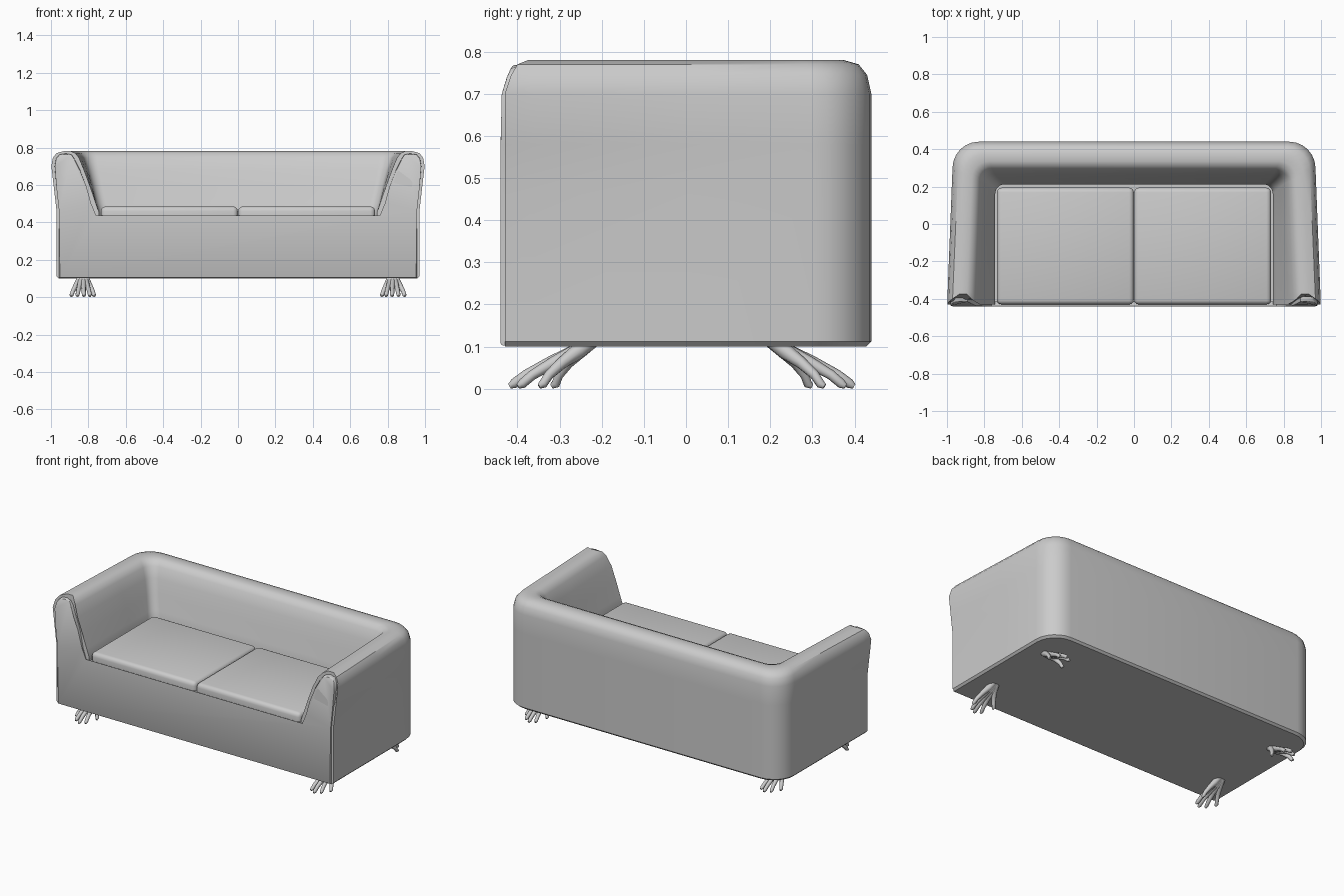
import bpy, bmesh, math

if "Cube" in bpy.data.objects:
    bpy.data.objects.remove(bpy.data.objects["Cube"])


def finish(bm, name, angle=35):
    bmesh.ops.recalc_face_normals(bm, faces=bm.faces)
    me = bpy.data.meshes.new(name)
    bm.to_mesh(me)
    bm.free()
    ob = bpy.data.objects.new(name, me)
    bpy.context.collection.objects.link(ob)
    smooth(ob, angle)
    return ob


def smooth(ob, angle):
    bpy.ops.object.select_all(action='DESELECT')
    ob.select_set(True)
    bpy.context.view_layer.objects.active = ob
    bpy.ops.object.shade_smooth_by_angle(angle=math.radians(angle))


def clamp(v):
    return max(0.0, min(1.0, v))


# how far the front edge rolls back near the top of the arms
def pull(z):
    steps = [(0.70, 0), (0.745, 0.015), (0.77, 0.03), (0.78, 0.055)]
    if z <= 0.70:
        return 0
    for (z0, p0), (z1, p1) in zip(steps, steps[1:]):
        if z <= z1 + 1e-6:
            return p0 + (p1 - p0) * (z - z0) / (z1 - z0)
    return 0.055


# U-shaped ring: arm, rounded corner, back, rounded corner, arm
def u_ring(d, z, n=6):
    w, b, r = 0.97 - d, 0.44 - d, max(0.14 - d * 0.5, 0.05)
    half = [(w, -0.43 + pull(z)), (w, -0.36), (w, 0.0)]
    for k in range(n + 1):
        a = math.pi / 2 * k / n
        half.append((w - r + r * math.cos(a), b - r + r * math.sin(a)))
    flare = 0.03 * clamp((z - 0.46) / 0.26)
    half = [(x + flare * clamp((0.31 - y) / 0.71), y, z) for x, y in half]
    return half + [(-x, y, z) for x, y, z in reversed(half)]


# Shell: arms and back as one wall, profile is (inset, height)
profile = [(0.012, 0.10), (0.0, 0.112), (0.0, 0.46), (0.0, 0.58), (0.0, 0.70),
           (0.01, 0.745), (0.03, 0.77), (0.065, 0.78), (0.105, 0.78),
           (0.13, 0.77), (0.15, 0.745), (0.172, 0.68), (0.195, 0.59),
           (0.215, 0.50), (0.228, 0.45), (0.228, 0.40)]
bm = bmesh.new()
rings = [[bm.verts.new(p) for p in u_ring(d, z)] for d, z in profile]
for a, b in zip(rings, rings[1:]):
    for i in range(len(a) - 1):
        bm.faces.new((a[i], a[i + 1], b[i + 1], b[i]))
bm.faces.new(rings[0])       # underside
bm.faces.new(rings[-1])      # seat deck
bm.faces.new([r[0] for r in rings])
bm.faces.new([r[-1] for r in rings])
finish(bm, "sofa_shell")

# Front panel following the arm outline
outline = [(0.957, 0.103), (0.957, 0.46), (0.97, 0.58), (0.98, 0.70), (0.973, 0.742),
           (0.955, 0.762), (0.92, 0.768), (0.89, 0.762), (0.872, 0.735),
           (0.845, 0.68), (0.81, 0.59), (0.785, 0.50), (0.762, 0.432)]
outline += [(-x, z) for x, z in reversed(outline)]
bm = bmesh.new()
front = [bm.verts.new((x, -0.44 + pull(z), z)) for x, z in outline]
rear = [bm.verts.new((x, -0.415 + pull(z), z)) for x, z in outline]
face = bm.faces.new(front)
bm.faces.new(rear)
for i in range(len(front)):
    j = (i + 1) % len(front)
    bm.faces.new((front[i], front[j], rear[j], rear[i]))
bmesh.ops.bevel(bm, geom=list(face.edges), offset=0.005, segments=2,
                profile=0.5, affect='EDGES')
finish(bm, "front_panel")

# Two seat cushions
for side, name in ((-1, "left"), (1, "right")):
    bm = bmesh.new()
    bmesh.ops.create_cube(bm, size=1)
    for v in bm.verts:
        v.co = (side * 0.367 + v.co.x * 0.732, -0.118 + v.co.y * 0.624,
                0.432 + v.co.z * 0.106)
    bmesh.ops.bevel(bm, geom=list(bm.edges), offset=0.025, segments=3,
                    profile=0.5, affect='EDGES')
    finish(bm, name + "_seat_cushion")

# Hand-shaped feet: (x, outward y, z, radius) along each finger from the wrist
tips = [(-0.058, 0.305, 0.085), (-0.036, 0.385, 0.105), (-0.004, 0.405, 0.11),
        (0.03, 0.385, 0.105), (0.062, 0.335, 0.09)]


def hand_foot(name, sx, sy):
    cu = bpy.data.curves.new(name, 'CURVE')
    cu.dimensions = '3D'
    cu.bevel_depth = 1.0
    cu.bevel_resolution = 2
    cu.use_fill_caps = True
    for fx, fy, _ in tips:
        pts = [(fx * 0.15, 0.215, 0.115, 0.020),
               (fx * 0.32, 0.245, 0.090, 0.019),
               (fx * 0.62, 0.245 + (fy - 0.245) * 0.42, 0.064, 0.014),
               (fx * 0.88, 0.245 + (fy - 0.245) * 0.78, 0.036, 0.0115),
               (fx, fy - 0.006, 0.016, 0.011),
               (fx * 1.03, fy + 0.004, 0.010, 0.006)]
        sp = cu.splines.new('POLY')
        sp.points.add(len(pts) - 1)
        for p, (x, y, z, r) in zip(sp.points, pts):
            p.co = (sx * (0.828 + x), sy * y - 0.01, z, 1)
            p.radius = r
    ob = bpy.data.objects.new(name, cu)
    bpy.context.collection.objects.link(ob)
    bpy.ops.object.select_all(action='DESELECT')
    ob.select_set(True)
    bpy.context.view_layer.objects.active = ob
    bpy.ops.object.convert(target='MESH')
    ob = bpy.context.view_layer.objects.active
    # rest the finger tips on the floor
    low = min(v.co.z for v in ob.data.vertices)
    for v in ob.data.vertices:
        v.co.z -= low * clamp((0.1 - v.co.z) / 0.1)
    smooth(ob, 50)


for sy, place in ((-1, "front"), (1, "back")):
    for sx, side in ((-1, "left"), (1, "right")):
        hand_foot(f"{place}_{side}_foot", sx, sy)
